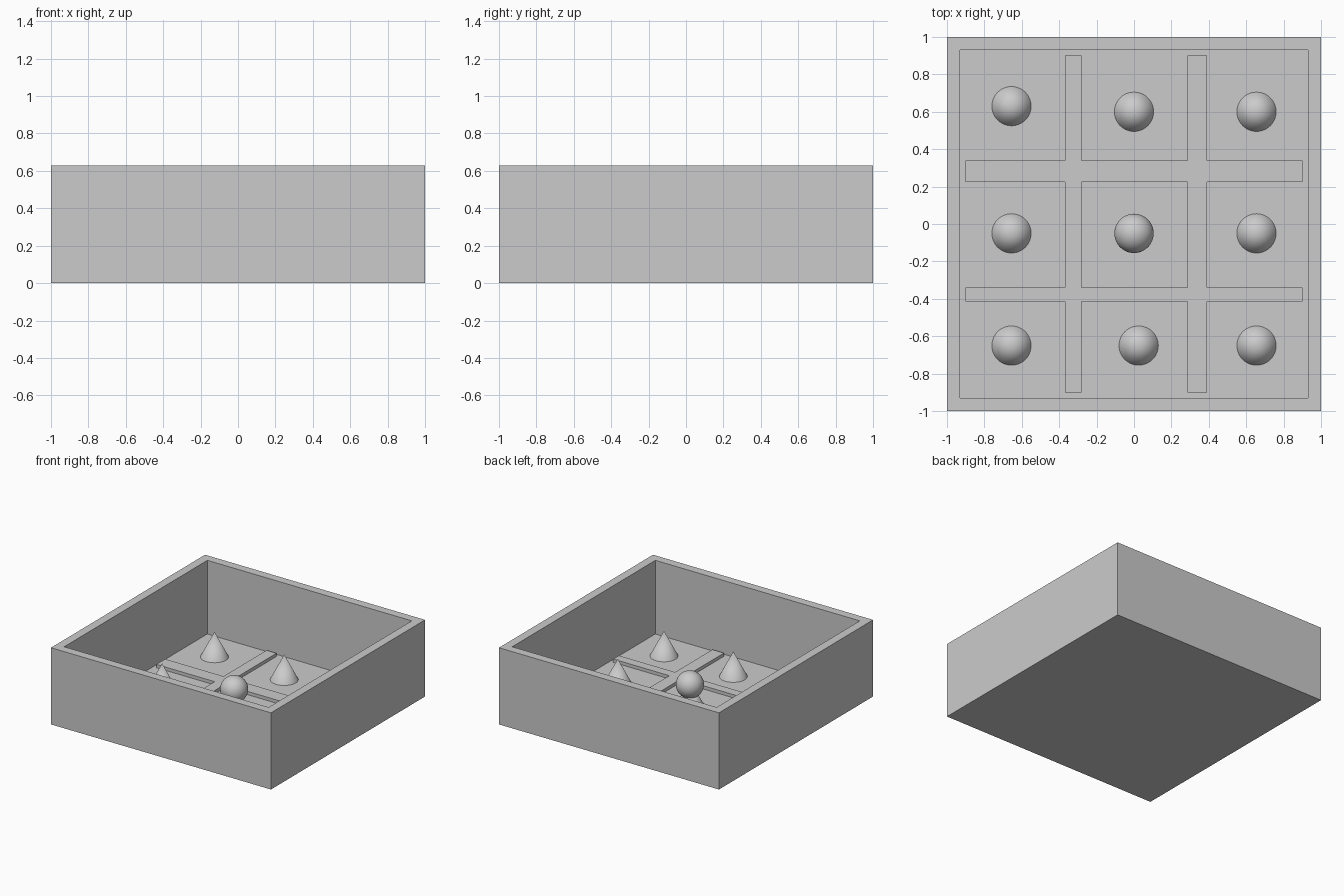
import bpy, bmesh
from mathutils import Vector

if "Cube" in bpy.data.objects:
    bpy.data.objects.remove(bpy.data.objects["Cube"])

H, WALL, FLOOR, BAR_TOP = 0.63, 0.1, 0.025, 0.052
R = 0.105


def finish(bm, name):
    bmesh.ops.recalc_face_normals(bm, faces=bm.faces)
    me = bpy.data.meshes.new(name)
    bm.to_mesh(me)
    bm.free()
    ob = bpy.data.objects.new(name, me)
    bpy.context.collection.objects.link(ob)
    return ob


def smooth(ob):
    bpy.ops.object.shade_smooth_by_angle(angle=0.6)
    return ob


def cone(name, x, y, height=0.205):
    bpy.ops.mesh.primitive_cone_add(vertices=48, radius1=R, radius2=0, depth=height,
                                    location=(x, y, FLOOR + height / 2))
    bpy.context.object.name = name
    smooth(bpy.context.object)


# open tray: box with the top inset and pushed down to the floor
bm = bmesh.new()
bmesh.ops.create_cube(bm, size=2)
for v in bm.verts:
    v.co.z = H if v.co.z > 0 else 0
top = max(bm.faces, key=lambda f: f.calc_center_median().z)
bmesh.ops.inset_region(bm, faces=[top], thickness=WALL)
ext = bmesh.ops.extrude_discrete_faces(bm, faces=[top])
bmesh.ops.translate(bm, verts=ext["faces"][0].verts, vec=(0, 0, FLOOR - H))
finish(bm, "tray")

# divider lattice: grid cells that belong to a bar, raised as one solid
xs = [-0.9, -0.37, -0.28, 0.285, 0.39, 0.9]
ys = [-0.9, -0.415, -0.34, 0.225, 0.34, 0.9]
bm = bmesh.new()
grid = [[bm.verts.new((x, y, FLOOR)) for y in ys] for x in xs]
for i in range(5):
    for j in range(5):
        if i % 2 or j % 2:
            bm.faces.new((grid[i][j], grid[i + 1][j], grid[i + 1][j + 1], grid[i][j + 1]))
ext = bmesh.ops.extrude_face_region(bm, geom=bm.faces[:], use_keep_orig=True)
bmesh.ops.translate(bm, vec=Vector((0, 0, BAR_TOP - FLOOR)),
                    verts=[g for g in ext["geom"] if isinstance(g, bmesh.types.BMVert)])
finish(bm, "divider_lattice")

# one cone piece per cell
spots = [(-0.655, 0.63), (0, 0.6), (0.655, 0.6),
         (-0.655, -0.05), (0, -0.05), (0.655, -0.05),
         (-0.655, -0.65), (0.025, -0.65), (0.655, -0.65)]
for n, (x, y) in enumerate(spots, 1):
    cone(f"cone_piece_{n}", x, y)

# ball on top of the centre piece
bpy.ops.mesh.primitive_uv_sphere_add(segments=48, ring_count=24, radius=R, location=(0, -0.05, 0.195))
bpy.context.object.name = "centre_ball"
smooth(bpy.context.object)
